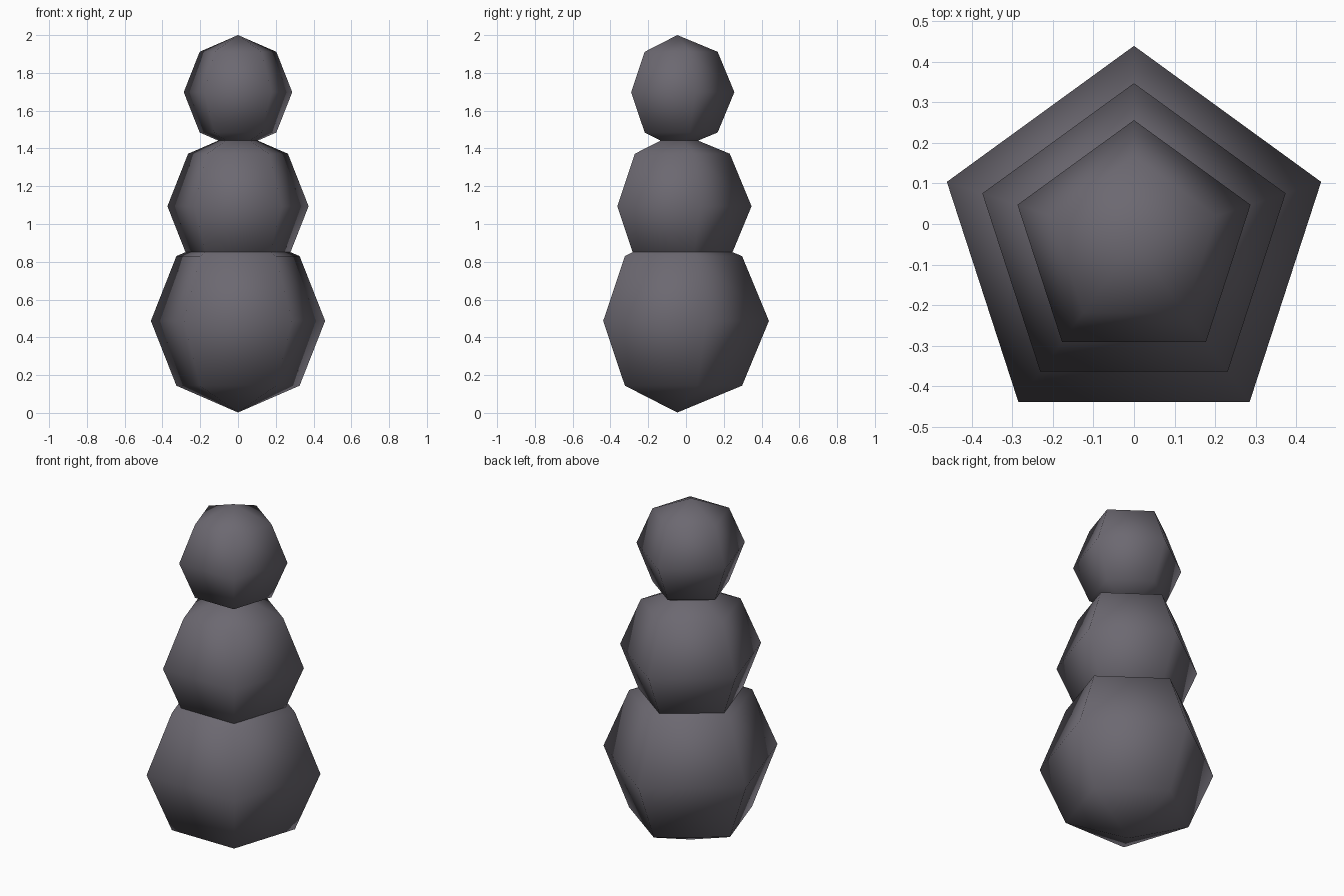
import bpy, bmesh
from math import sin, cos, pi
from mathutils import Vector

cube = bpy.data.objects.get("Cube")
if cube:
    bpy.data.objects.remove(cube, do_unlink=True)

# Single dark grey material
grey = bpy.data.materials.new("dark_grey")
grey.use_nodes = True
colour = (0.15, 0.14, 0.165, 1)
grey.diffuse_color = colour
grey.node_tree.nodes["Principled BSDF"].inputs["Base Color"].default_value = colour

SIDES, RINGS = 5, 4
CENTRE_Y = -0.046


def ball(name, radius, z):
    """Five-sided ball: a half-circle profile spun about z, one corner to the back."""
    bm = bmesh.new()
    angles = [pi * i / RINGS for i in range(RINGS + 1)]
    verts = [bm.verts.new((0, radius * sin(a), radius * cos(a))) for a in angles]
    edges = [bm.edges.new(pair) for pair in zip(verts, verts[1:])]
    bmesh.ops.spin(bm, geom=verts + edges, cent=(0, 0, 0), axis=(0, 0, 1),
                   angle=2 * pi, steps=SIDES)
    bmesh.ops.remove_doubles(bm, verts=bm.verts[:], dist=0.001)
    bmesh.ops.recalc_face_normals(bm, faces=bm.faces[:])
    for face in bm.faces:
        face.smooth = True
    mesh = bpy.data.meshes.new(name)
    bm.to_mesh(mesh)
    bm.free()
    mesh.materials.append(grey)
    obj = bpy.data.objects.new(name, mesh)
    obj.location = Vector((0, CENTRE_Y, z))
    bpy.context.collection.objects.link(obj)


# Three stacked balls
ball("base_ball", 0.485, 0.487)
ball("middle_ball", 0.393, 1.094)
ball("head_ball", 0.302, 1.698)
